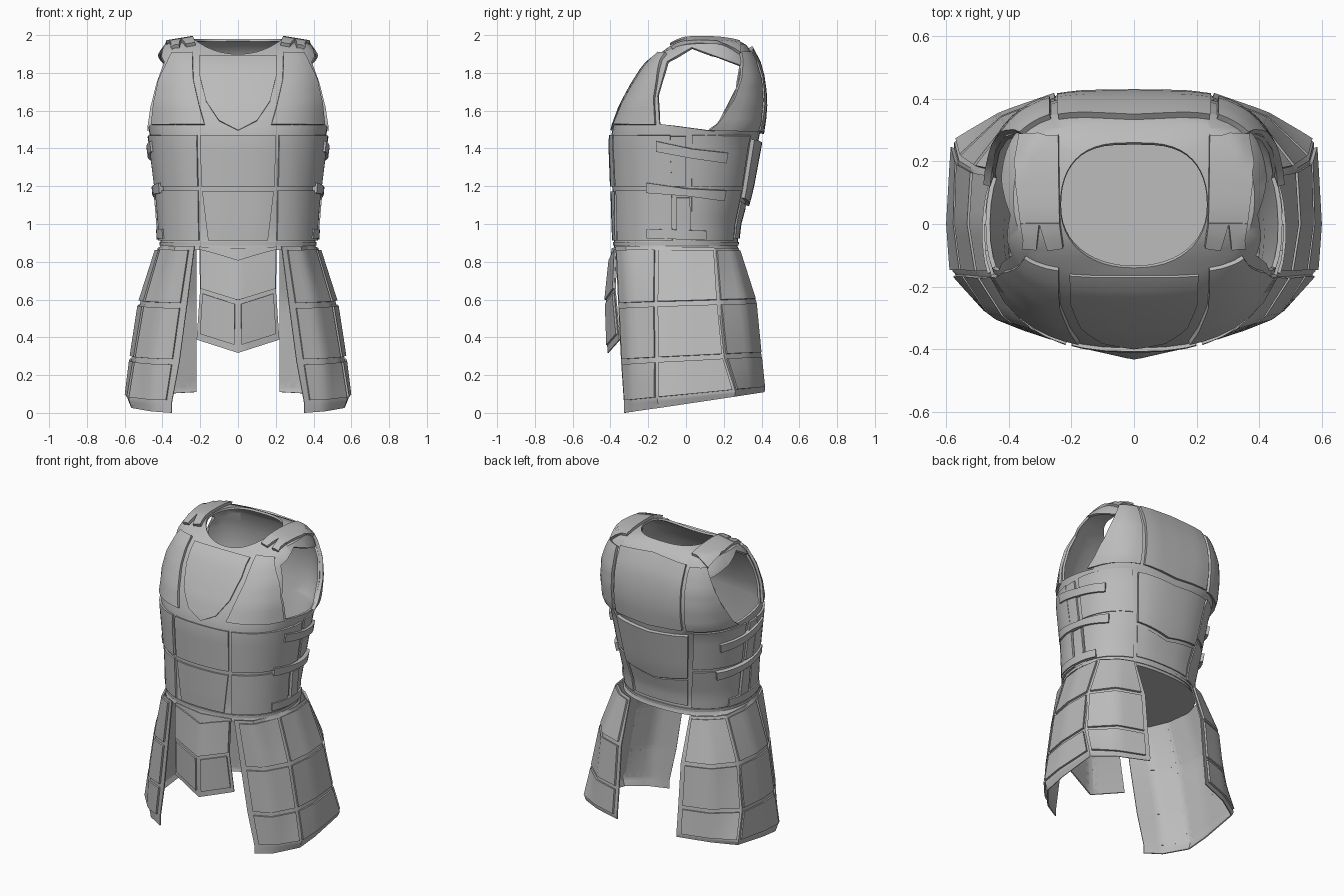
import bpy, bmesh
from math import sin, cos, radians, pi
from mathutils import Vector
from mathutils.bvhtree import BVHTree

cube = bpy.data.objects.get("Cube")
if cube:
    bpy.data.objects.remove(cube)

grey = bpy.data.materials.new("plain_grey")
grey.use_nodes = True
grey.diffuse_color = (0.5, 0.5, 0.5, 1)
grey.node_tree.nodes["Principled BSDF"].inputs["Base Color"].default_value = (0.5, 0.5, 0.5, 1)


def make_object(bm, name, mirror=False):
    mesh = bpy.data.meshes.new(name)
    bm.to_mesh(mesh)
    bm.free()
    mesh.materials.append(grey)
    mesh.shade_smooth()
    mesh.set_sharp_from_angle(angle=radians(35))
    ob = bpy.data.objects.new(name, mesh)
    bpy.context.collection.objects.link(ob)
    if mirror:
        ob.modifiers.new("mirror", "MIRROR").use_mirror_merge = False
    return ob


# Torso shell: rings of half width, front y, back y, front z, side z, back z, roundness
RINGS = [
    (.425, -.385, .28, .862, .862, .862, .8), (.41, -.38, .272, .884, .884, .884, .8),
    (.415, -.385, .285, 1, 1, 1, .8), (.43, -.39, .335, 1.18, 1.18, 1.18, .8),
    (.465, -.40, .385, 1.45, 1.45, 1.45, .78), (.475, -.385, .40, 1.52, 1.52, 1.52, .74),
    (.477, -.348, .41, 1.62, 1.65, 1.65, .7), (.462, -.29, .40, 1.73, 1.78, 1.76, .65),
    (.428, -.22, .365, 1.84, 1.895, 1.885, .65), (.385, -.165, .32, 1.885, 1.955, 1.948, .65),
    (.235, -.14, .26, 1.90, 1.98, 1.98, .9),
]
SEGMENTS = 48


def power(value, p):
    return abs(value) ** p * (1 if value > 0 else -1)


def ring_point(ring, t):
    w, yf, yb, zf, zs, zb, p = ring
    s = sin(t)
    y = (yf + yb) / 2 + (yb - yf) / 2 * power(s, .9)
    z = zs + ((zb if s > 0 else zf) - zs) * s * s
    if s > 0 and zs > 1.5:  # squarer shoulder blades
        p *= .74
    return Vector((w * power(cos(t), p), y, z))


shell = bmesh.new()
loops = [[shell.verts.new(ring_point(r, 2 * pi * i / SEGMENTS)) for i in range(SEGMENTS)]
         for r in RINGS]
for a, b in zip(loops, loops[1:]):
    for i in range(SEGMENTS):
        j = (i + 1) % SEGMENTS
        shell.faces.new((a[i], a[j], b[j], b[i]))
shell.faces.new(loops[0][::-1])
shell.normal_update()
body = BVHTree.FromBMesh(shell)

# Armholes: cut along a convex outline (y, z), then drop the faces inside it
ARMHOLE = [(-.14, 1.53), (.15, 1.49), (.27, 1.72), (.29, 1.84),
           (.03, 1.935), (-.10, 1.86), (-.15, 1.68)]
cuts = []
for (y0, z0), (y1, z1) in zip(ARMHOLE, ARMHOLE[1:] + ARMHOLE[:1]):
    cuts.append((Vector((0, y0, z0)), Vector((0, z1 - z0, y0 - y1))))
for co, normal in cuts:
    faces = [f for f in shell.faces
             if abs(f.calc_center_median().x) > .25 and f.calc_center_median().z > 1.4]
    geom = set(faces)
    for f in faces:
        geom.update(f.edges)
        geom.update(f.verts)
    bmesh.ops.bisect_plane(shell, geom=list(geom), plane_co=co, plane_no=normal, dist=1e-5)
inside = []
for f in shell.faces:
    c = f.calc_center_median()
    if abs(c.x) > .25 and all((c - co).dot(n) < 0 for co, n in cuts):
        inside.append(f)
bmesh.ops.delete(shell, geom=inside, context="FACES")
torso = make_object(shell, "torso_shell")
solid = torso.modifiers.new("thickness", "SOLIDIFY")
solid.thickness, solid.offset = .014, -1
torso.modifiers.new("crisp_rims", "EDGE_SPLIT").split_angle = radians(40)


# Placing functions: flat coordinates -> surface point and outward normal
def cast(origin, direction):
    origin, direction = Vector(origin), Vector(direction)
    co, normal, _, _ = body.ray_cast(origin, direction)
    if co is None:
        near = body.find_nearest(origin + direction * 1.7)
        co, normal = near[0], near[1]
    return co, normal


def front(x, z):
    return cast((x, -2, z), (0, 1, 0))


def back(x, z):
    return cast((x, 2, z), (0, -1, 0))


def side(y, z):
    return cast((2, y, z), (-1, 0, 0))


def top(x, y):
    return cast((x, y, 4), (0, 0, -1))


def around(degrees, z):
    a = radians(degrees - 90)
    return cast((2 * cos(a), 2 * sin(a), z), (-cos(a), -sin(a), 0))


def sheet(rows):
    rows = [[Vector(p) for p in row] for row in rows]
    nu, nv = len(rows[0]) - 1, len(rows) - 1

    def point(u, v):
        u, v = min(max(u, 0), nu), min(max(v, 0), nv)
        i, j = min(int(u), nu - 1), min(int(v), nv - 1)
        a = rows[j][i].lerp(rows[j][i + 1], u - i)
        b = rows[j + 1][i].lerp(rows[j + 1][i + 1], u - i)
        return a.lerp(b, v - j)

    def place(u, v):
        du = point(u + .2, v) - point(u - .2, v)
        dv = point(u, v + .2) - point(u, v - .2)
        return point(u, v), dv.cross(du).normalized()
    return place


def along(edge, t):
    s = t * (len(edge) - 1)
    i = min(int(s), len(edge) - 2)
    return Vector(edge[i]).lerp(Vector(edge[i + 1]), s - i)


# A raised plate spanning two edges given in flat coordinates
def plate(name, place, edge_a, edge_b, thick=.015, mirror=False, n=12, m=6):
    bm = bmesh.new()
    outer, inner = [], []
    for j in range(m + 1):
        hits = [place(*along(edge_a, i / n).lerp(along(edge_b, i / n), j / m))
                for i in range(n + 1)]
        outer.append([bm.verts.new(co + no * thick) for co, no in hits])
        inner.append([bm.verts.new(co - no * .003) for co, no in hits])
    for grid in (outer, inner):
        for a, b in zip(grid, grid[1:]):
            for i in range(n):
                bm.faces.new((a[i], a[i + 1], b[i + 1], b[i]))

    def border(g):
        return (g[0][:-1] + [r[-1] for r in g[:-1]] + g[-1][:0:-1]
                + [r[0] for r in g[:0:-1]])
    o, k = border(outer), border(inner)
    for i in range(len(o)):
        bm.faces.new((o[i - 1], o[i], k[i], k[i - 1]))
    bmesh.ops.remove_doubles(bm, verts=bm.verts, dist=1e-5)
    bmesh.ops.recalc_face_normals(bm, faces=bm.faces)
    return make_object(bm, name, mirror)


def box_plate(name, place, u0, u1, v0, v1, thick=.015, mirror=False, n=12, m=6):
    return plate(name, place, [(u0, v0), (u1, v0)], [(u0, v1), (u1, v1)], thick, mirror, n, m)


# Front of the torso
box_plate("waist_band", around, 0, 180, .887, .905, .006, True, 24, 1)
plate("belly_plate", around, [(-23, .912), (23, .912)], [(-27, 1.172), (27, 1.172)], .01)
box_plate("ribs_plate", around, -27.5, 27.5, 1.2, 1.47, .012)
box_plate("waist_side_plate", around, 30, 80, .912, 1.178, .012, True)
box_plate("ribs_side_plate", around, 30, 80, 1.2, 1.47, .014, True)
V_EDGE = [(.205, 1.885), (.202, 1.78), (.17, 1.65), (.1, 1.545), (0, 1.495)]
plate("chest_plate", front, [(-x, z) for x, z in V_EDGE], V_EDGE, .01)
plate("chest_side_plate", front, [(.24, 1.9), (.235, 1.76), (.205, 1.63), (.175, 1.525)],
      [(.345, 1.9), (.41, 1.76), (.435, 1.64), (.447, 1.525)], .016, True)

# Back of the torso
plate("upper_back_plate", back, [(-.24, 1.91), (0, 1.93), (.24, 1.91)],
      [(-.24, 1.5), (0, 1.48), (.24, 1.5)], .022)
plate("shoulder_blade_plate", back, [(.265, 1.9), (.265, 1.76), (.265, 1.62), (.265, 1.5)],
      [(.355, 1.9), (.41, 1.76), (.445, 1.62), (.462, 1.5)], .02, True)
plate("middle_back_plate", around, [(143, 1.45), (180, 1.43), (217, 1.45)],
      [(143, 1.14), (180, 1.1), (217, 1.14)], .022)
plate("lower_back_plate", around, [(143, 1.12), (180, 1.08), (217, 1.12)],
      [(143, .925), (180, .925), (217, .925)], .008)
box_plate("back_side_plate", around, 94, 139, 1.2, 1.47, .008, True)
box_plate("back_waist_plate", around, 94, 139, .912, 1.178, .008, True)

# Shoulder straps with forked front ends
plate("shoulder_strap", top, [(.235, 0), (.238, .14), (.24, .28)],
      [(.36, 0), (.378, .14), (.358, .28)], .017, True)
plate("strap_prong_inner", top, [(.235, .005), (.3, .005)],
      [(.225, -.07), (.275, -.076)], .02, True, 3, 3)
plate("strap_prong_outer", top, [(.3, .005), (.36, .005)],
      [(.31, -.076), (.348, -.07)], .02, True, 3, 3)

# Side straps and the strips beneath them
box_plate("upper_side_strip", side, -.085, 0, 1.2, 1.465, .012, True, 3, 6)
box_plate("lower_side_strip", side, -.05, .02, .97, 1.14, .018, True, 3, 6)
plate("upper_side_strap", side, [(-.15, 1.44), (.03, 1.4), (.21, 1.38)],
      [(-.15, 1.385), (.03, 1.35), (.2, 1.325)], .026, True, 12, 2)
plate("middle_side_strap", side, [(-.2, 1.22), (0, 1.19), (.2, 1.18)],
      [(-.2, 1.165), (0, 1.15), (.19, 1.125)], .026, True, 12, 2)
plate("lower_side_strap", side, [(-.2, .975), (.1, .965)],
      [(-.2, .925), (.1, .915)], .02, True, 12, 2)

# Side skirts: rows of (x, y) from the front edge round to the back edge
SKIRT = [
    [(.23, -.37), (.33, -.315), (.40, -.15), (.42, 0), (.40, .15), (.31, .235), (.22, .275)],
    [(.27, -.355), (.40, -.295), (.49, -.155), (.515, 0), (.505, .17), (.40, .305), (.22, .368)],
    [(.31, -.34), (.45, -.285), (.54, -.15), (.56, 0), (.555, .2), (.41, .335), (.22, .395)],
    [(.35, -.325), (.46, -.275), (.575, -.15), (.585, 0), (.57, .26), (.42, .345), (.22, .415)],
    [(.35, -.325), (.455, -.27), (.56, -.145), (.57, 0), (.56, .255), (.42, .34), (.22, .412)],
]
HEIGHTS = [(.88, -.015), (.57, .03), (.27, .05), (.055, .1), (.0, .15)]
skirt = sheet([[(x, y, z + k * (y + .325)) for x, y in row]
               for row, (z, k) in zip(SKIRT, HEIGHTS)])
box_plate("side_skirt", skirt, 0, 6, 0, 4, .004, True, 24, 16)
for c, (u0, u1) in enumerate([(.25, 1.92), (2.06, 3.94), (4.08, 5.85)]):
    for r, (v0, v1) in enumerate([(.06, .96), (1.05, 1.95), (2.06, 2.95)]):
        box_plate(f"skirt_panel_{c}_{r}", skirt, u0, u1, v0, v1, .016, True, 8, 4)

# Front flap with a centre ridge
flap = sheet([[(-.205, -.365, .88), (0, -.39, .87), (.205, -.365, .88)],
              [(-.2, -.375, .65), (0, -.42, .585), (.2, -.375, .65)],
              [(-.218, -.35, .388), (0, -.412, .318), (.218, -.35, .388)]])
box_plate("front_flap", flap, 0, 2, 0, 2, .004, False, 8, 8)
plate("flap_upper_plate", flap, [(.03, .06), (1, .22), (1.97, .06)],
      [(.03, .96), (1, .96), (1.97, .96)], .014)
for name, u0 in (("right", .08), ("left", 1.08)):
    box_plate("flap_lower_plate_" + name, flap, u0, u0 + .84, 1.05, 1.86, .014, False, 4, 4)
